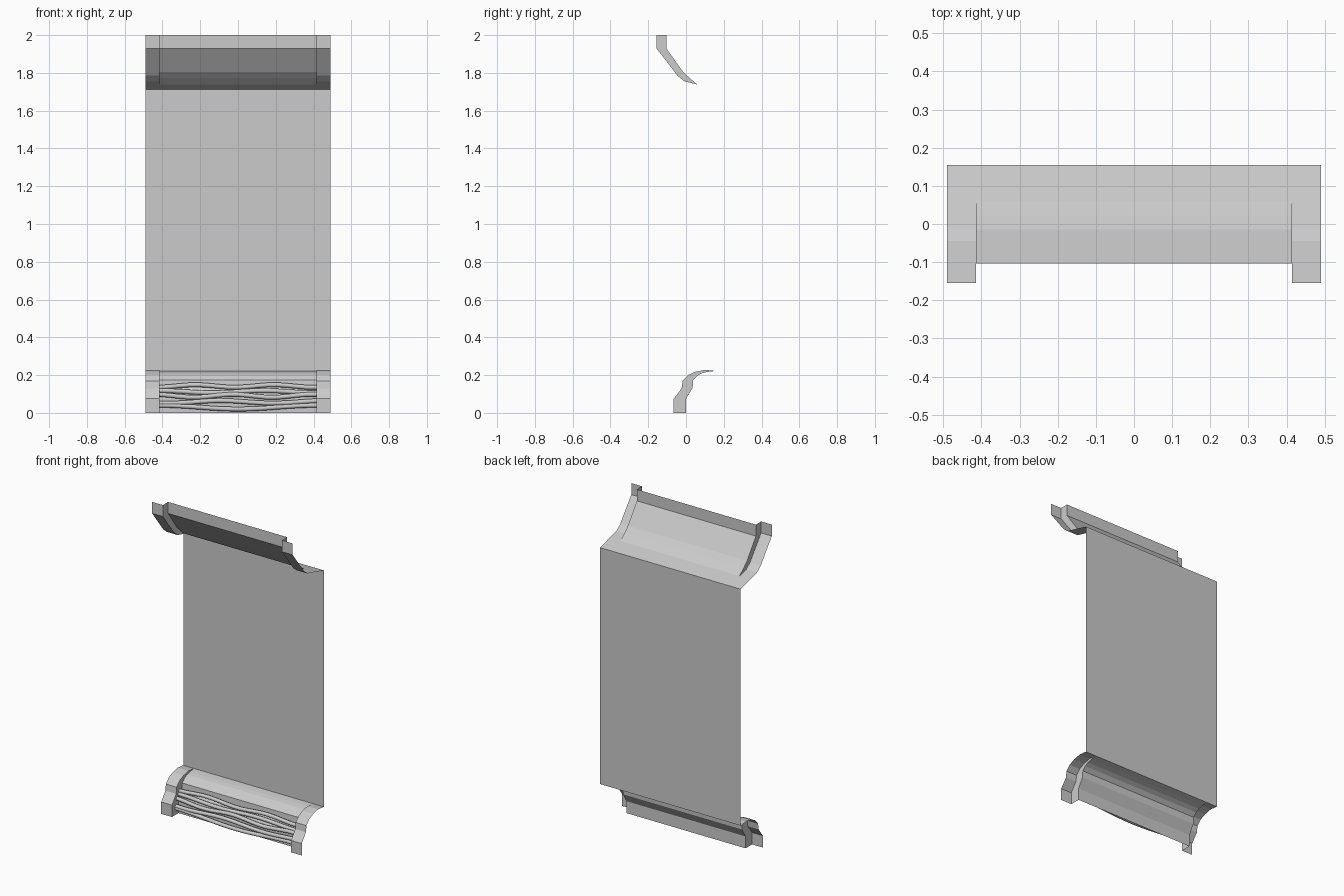
import bpy, bmesh, math

if "Cube" in bpy.data.objects:
    bpy.data.objects.remove(bpy.data.objects["Cube"])

W, G = 0.49, 0.415      # half width of the panel, half width of the recess
WALL_Y = 0.155

# Profiles as (y, z), top to bottom
TOP_JOIN = [(0.06, 1.738), (WALL_Y, 1.712)]
TOP_OUT = [(-0.155, 2.0), (-0.155, 1.928), (-0.045, 1.785), (-0.008, 1.755), (0.06, 1.738)]
TOP_IN = [(-0.103, 2.0), (-0.103, 1.928), (-0.015, 1.805), (0.02, 1.772), (0.06, 1.738)]
BASE_OUT = [(WALL_Y, 0.222), (0.1, 0.228), (0.05, 0.218), (0.01, 0.2),
            (-0.018, 0.17), (-0.023, 0.13), (-0.065, 0.075), (-0.065, 0.0)]
BASE_IN = [(WALL_Y, 0.222), (0.115, 0.217), (0.085, 0.21), (0.06, 0.197),
           (0.038, 0.175), (0.035, 0.132), (0.0, 0.075), (0.0, 0.0)]


def strip(bm, profile, x0, x1):
    """Sweep a profile sideways into a sheet facing the front."""
    a = [bm.verts.new((x0, y, z)) for y, z in profile]
    b = [bm.verts.new((x1, y, z)) for y, z in profile]
    for i in range(len(profile) - 1):
        bm.faces.new((a[i], a[i + 1], b[i + 1], b[i]))


def caps(bm, outer, inner):
    """Side walls of the recess, facing its middle."""
    for s in (-1, 1):
        for i in range(len(outer) - 1):
            pts = []
            for p in (outer[i], outer[i + 1], inner[i + 1], inner[i]):
                if p not in pts:
                    pts.append(p)
            if s > 0:
                pts.reverse()
            bm.faces.new([bm.verts.new((s * G, y, z)) for y, z in pts])


def finish(bm, name):
    bmesh.ops.remove_doubles(bm, verts=bm.verts[:], dist=0.0001)
    me = bpy.data.meshes.new(name)
    bm.to_mesh(me)
    bm.free()
    ob = bpy.data.objects.new(name, me)
    bpy.context.collection.objects.link(ob)
    return ob


def trim(name, outer, inner, join=None):
    bm = bmesh.new()
    strip(bm, outer, -W, -G)
    strip(bm, outer, G, W)
    strip(bm, inner, -G, G)
    caps(bm, outer, inner)
    if join:
        strip(bm, join, -W, W)
    finish(bm, name)


# Flat wall sheet
bm = bmesh.new()
strip(bm, [(WALL_Y, 1.712), (WALL_Y, 0.222)], -W, W)
finish(bm, "wall_panel")

# Overhanging top trim and stepped base trim
trim("top_trim", TOP_OUT, TOP_IN, TOP_JOIN)
trim("base_trim", BASE_OUT, BASE_IN)

# Wavy cables in the base recess: y, z, wave height, waves, phase
CABLES = [(-0.024, 0.030, 0.010, 1.0, 0.0),
          (-0.022, 0.058, 0.007, 1.5, 2.6),
          (-0.012, 0.090, 0.008, 2.0, 0.4),
          (0.006, 0.112, 0.006, 1.5, 0.0),
          (0.014, 0.142, 0.007, 2.0, 3.4)]
N, SIDES, R = 16, 8, 0.012
for k, (cy, cz, amp, waves, ph) in enumerate(CABLES):
    bm = bmesh.new()
    rings = []
    for i in range(N + 1):
        t = i / N
        dz = amp * math.cos(2 * math.pi * waves * t + ph)
        rings.append([bm.verts.new((-G + 2 * G * t,
                                    cy + R * math.cos(2 * math.pi * j / SIDES),
                                    cz + dz + R * math.sin(2 * math.pi * j / SIDES)))
                      for j in range(SIDES)])
    for p, q in zip(rings, rings[1:]):
        for j in range(SIDES):
            n = (j + 1) % SIDES
            bm.faces.new((p[j], p[n], q[n], q[j]))
    bmesh.ops.recalc_face_normals(bm, faces=bm.faces[:])
    for f in bm.faces:
        f.smooth = True
    finish(bm, f"cable_{k + 1}")
